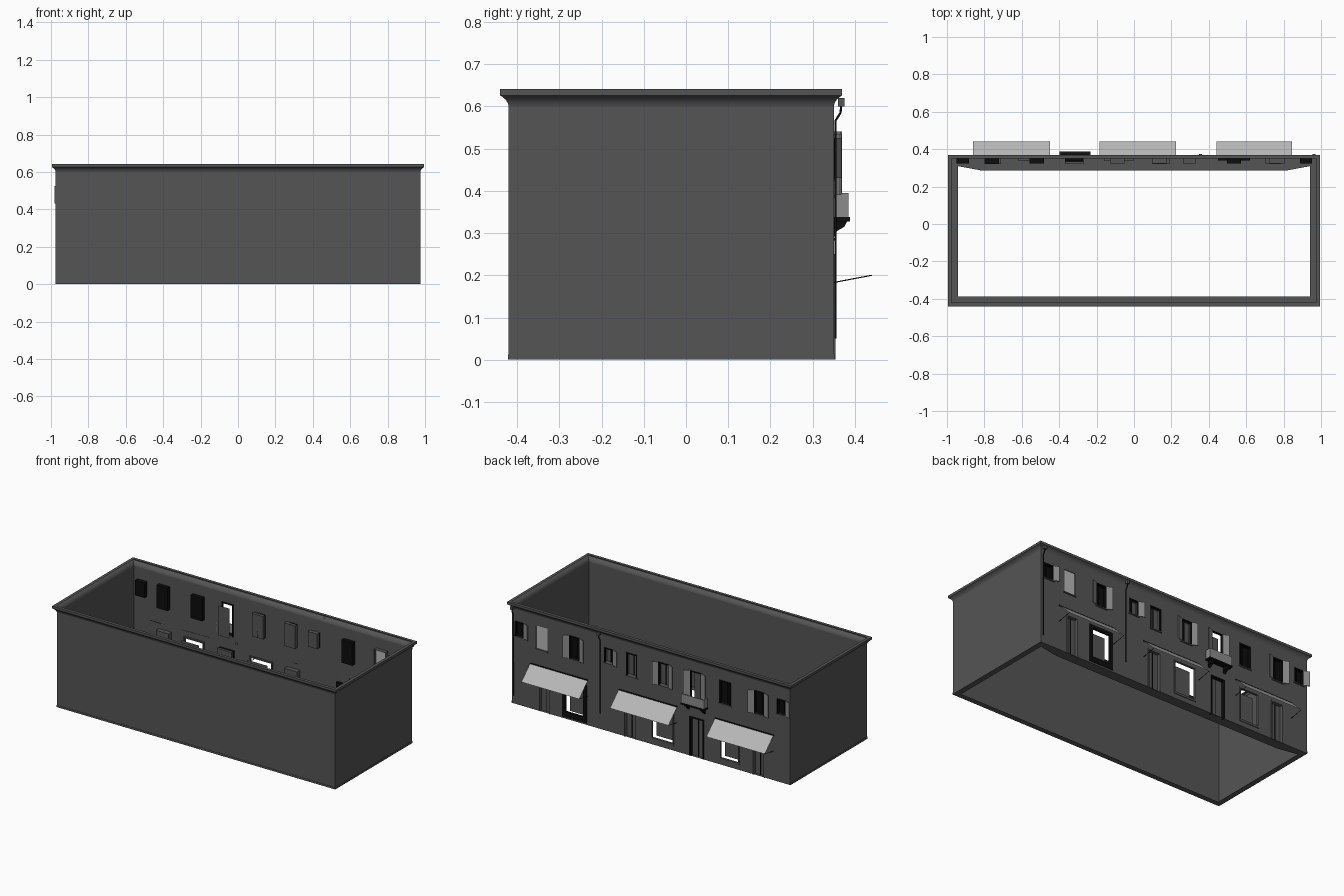
import bpy, bmesh, math
from mathutils import Vector

if "Cube" in bpy.data.objects:
    bpy.data.objects.remove(bpy.data.objects["Cube"])

def material(name, v):
    m = bpy.data.materials.new(name)
    m.diffuse_color = (v, v, v, 1)
    m.use_nodes = True
    m.node_tree.nodes["Principled BSDF"].inputs["Base Color"].default_value = m.diffuse_color
    return m

WALL = material("dark grey plaster", 0.09)
BLACK = material("black metal", 0.004)
GREY = material("grey shutter", 0.26)
LIGHT = material("light grey canvas", 0.48)
Y = 0.35   # plane of the shop facade

def mesh_object(name, verts, faces, mat):
    me = bpy.data.meshes.new(name)
    me.from_pydata(verts, [], faces)
    me.materials.append(mat)
    ob = bpy.data.objects.new(name, me)
    bpy.context.collection.objects.link(ob)
    return ob

def box(name, x0, x1, y0, y1, z0, z1, mat):
    bm = bmesh.new()
    bmesh.ops.create_cube(bm, size=1)
    for v in bm.verts:
        v.co = Vector((x0 if v.co.x < 0 else x1, y0 if v.co.y < 0 else y1,
                       z0 if v.co.z < 0 else z1))
    me = bpy.data.meshes.new(name)
    bm.to_mesh(me)
    bm.free()
    me.materials.append(mat)
    ob = bpy.data.objects.new(name, me)
    bpy.context.collection.objects.link(ob)
    return ob

def pane(name, x0, x1, z0, z1, y, mat):
    mesh_object(name, [(x1, y, z0), (x0, y, z0), (x0, y, z1), (x1, y, z1)], [(0, 1, 2, 3)], mat)

def pipe(name, pts, r):
    cu = bpy.data.curves.new(name, 'CURVE')
    cu.dimensions = '3D'
    cu.bevel_depth = r
    cu.bevel_resolution = 1
    cu.use_fill_caps = True
    sp = cu.splines.new('POLY')
    sp.points.add(len(pts) - 1)
    for p, c in zip(sp.points, pts):
        p.co = (*c, 1)
    cu.materials.append(BLACK)
    bpy.context.collection.objects.link(bpy.data.objects.new(name, cu))

def frame(name, x0, x1, z0, z1, w, mat, y0=Y - 0.01, y1=Y + 0.004):
    box(name + "_left", x0, x0 + w, y0, y1, z0, z1, mat)
    box(name + "_right", x1 - w, x1, y0, y1, z0, z1, mat)
    box(name + "_top", x0 + w, x1 - w, y0, y1, z1 - w, z1, mat)

def shutter(name, hinge, side, w, z0, z1):
    # leaf standing a little open from the wall
    ob = box(name, 0, side * w, 0, 0.004, z0 - z0, z1 - z0, GREY)
    ob.location = (hinge, Y + 0.001, z0)
    ob.rotation_euler.z = side * math.radians(22)

# openings: centre x, half width, z range, pane kind, number of shutters
windows = [(0.92, .033, .43, .525, BLACK, 1), (0.765, .04, .39, .535, LIGHT, 0),
           (0.535, .038, .39, .535, BLACK, 2), (0.295, .033, .43, .525, WALL, 1),
           (0.135, .038, .39, .535, WALL, 0), (-0.09, .038, .39, .535, WALL, 2),
           (-0.52, .04, .39, .535, BLACK, 0), (-0.76, .038, .39, .535, BLACK, 2),
           (-0.915, .033, .43, .525, BLACK, 1)]
doors = [(0.745, .042, 0, .25), (0.145, .045, 0, .25), (-0.32, .05, 0, .25), (-0.755, .045, 0, .25)]
shops = [(0.535, .085, .01, .25), (-0.08, .08, .03, .25), (-0.55, .07, .03, .25)]
balcony_door = (-0.315, .04, .34, .54)
holes = [(c - h, c + h, a, b) for c, h, a, b, *_ in windows + doors + shops + [balcony_door]]

# back wall sheet with openings left out of a grid
xs = sorted({-.975, .975, *[round(v, 4) for q in holes for v in q[:2]]})
zs = sorted({0, .6, *[v for q in holes for v in q[2:]]})
bm = bmesh.new()
for x0, x1 in zip(xs, xs[1:]):
    for z0, z1 in zip(zs, zs[1:]):
        cx, cz = (x0 + x1) / 2, (z0 + z1) / 2
        if not any(a < cx < b and c < cz < d for a, b, c, d in holes):
            bm.faces.new([bm.verts.new(p) for p in
                          ((x1, Y, z0), (x0, Y, z0), (x0, Y, z1), (x1, Y, z1))])
bmesh.ops.remove_doubles(bm, verts=bm.verts, dist=1e-4)
me = bpy.data.meshes.new("shop_wall")
bm.to_mesh(me)
bm.free()
me.materials.append(WALL)
bpy.context.collection.objects.link(bpy.data.objects.new("shop_wall", me))

def ring(name, profile, skip_back=False):
    # sweeps (outward offset, z) points around the rectangular plan
    verts, faces = [], []
    for o, z in profile:
        X, yb, yf = .975 + o, Y + o, -.42 - o
        verts += [(X, yb, z), (X, yf, z), (-X, yf, z), (-X, yb, z)]
    for i in range(len(profile) - 1):
        for k in range(3 if skip_back else 4):
            a, b = i * 4 + k, i * 4 + (k + 1) % 4
            faces.append((b, a, a + 4, b + 4))
    ob = mesh_object(name, verts, faces, WALL)
    bpy.context.view_layer.objects.active = ob
    ob.select_set(True)
    bpy.ops.object.shade_smooth_by_angle(angle=math.radians(40))
    ob.select_set(False)

# three plain walls with the base lip, then the flared cornice
ring("plain_walls", [(-.033, 0), (.002, 0), (.002, .012), (0, .012), (0, .6)], True)
ring("cornice", [(0, .6), (.002, .608), (.007, .616), (.015, .623), (.02, .626), (.02, .641), (0, .641)])
mesh_object("pavement_lip", [(-.975, Y, 0), (.975, Y, 0), (.945, .31, 0), (.81, .285, 0),
                             (-.81, .285, 0), (-.945, .31, 0)], [(5, 4, 3, 2, 1, 0)], WALL)

# upper windows: recess box, pane, sill and shutters
for i, (c, h, z0, z1, mat, n) in enumerate(windows):
    x0, x1, yb = c - h, c + h, Y - .026
    side = WALL if mat in (WALL, LIGHT) else BLACK
    co = [(x, y, z) for y in (Y, yb) for x, z in ((x0, z0), (x1, z0), (x1, z1), (x0, z1))]
    mesh_object(f"window_recess_{i}", co, [(k, (k + 1) % 4, (k + 1) % 4 + 4, k + 4) for k in range(4)], side)
    pane(f"window_pane_{i}", x0, x1, z0, z1, Y - .004 if mat == LIGHT else yb, mat)
    if mat != LIGHT:
        frame(f"window_frame_{i}", x0, x1, z0, z1, .006, BLACK)
        box(f"window_bar_{i}", c - .002, c + .002, yb, yb + .006, z0, z1, BLACK)
    box(f"window_sill_{i}", x0 - .005, x1 + .005, Y, Y + .006, z0 - .007, z0, WALL)
    if n:
        shutter(f"shutter_a_{i}", x0, -1, .037, z0, z1)
    if n == 2:
        shutter(f"shutter_b_{i}", x1, 1, .037, z0, z1)

# shop windows with a set-back panel and a frame
for i, (c, h, z0, z1) in enumerate(shops):
    w = .022 if i == 0 else .008
    pane(f"shop_panel_{i}", c - h + w, c + h - w, z0 + w, z1 - w, Y - .045, WALL)
    frame(f"shop_frame_{i}", c - h, c + h, z0, z1, w, BLACK if i == 0 else WALL)
    box(f"shop_sill_{i}", c - h, c + h, Y - .01, Y + .004, z0, z0 + w * 1.6, BLACK if i == 0 else WALL)

# street doors
for i, (c, h, z0, z1) in enumerate(doors):
    box(f"door_{i}", c - h, c + h, Y - .03, Y - .018, z0, z1, WALL)
    frame(f"door_frame_{i}", c - h, c + h, z0, z1, .008, BLACK if i == 2 else WALL, Y - .02)
    box(f"door_gap_{i}", c - .002, c + .002, Y - .018, Y - .015, z0, z1, BLACK)

# balcony with its door, shutters and brackets
c, h, z0, z1 = balcony_door
pane("balcony_door_panel", c - h, c + h, z0, z1 - .01, Y - .04, WALL)
frame("balcony_door_frame", c - h, c + h, z0, z1, .005, BLACK)
shutter("balcony_shutter_a", c - h, -1, .04, z0, z1)
shutter("balcony_shutter_b", c + h, 1, .04, z0, z1)
bx0, bx1 = -.395, -.235
box("balcony_front", bx0, bx1, .381, .385, .338, .395, GREY)
for k, x in enumerate((bx0, bx1 - .004)):
    box(f"balcony_side_{k}", x, x + .004, Y, .381, .338, .395, GREY)
box("balcony_floor", bx0 - .003, bx1 + .003, Y, .388, .328, .338, BLACK)
for k, x in enumerate((bx0 + .015, bx1 - .035)):
    prof = [(Y, .29), (.358, .305), (.375, .315), (.382, .328), (Y, .328)]
    v = [(x + d, y, z) for d in (0, .02) for y, z in prof]
    mesh_object(f"balcony_bracket_{k}", v, [(4, 3, 2, 1, 0), (5, 6, 7, 8, 9)] +
                [(j, (j + 1) % 5, (j + 1) % 5 + 5, j + 5) for j in range(5)], BLACK)

# awnings: canvas sheet, wall rail and folding arms
for i, (x0, x1) in enumerate(((.44, .845), (-.185, .225), (-.86, -.45))):
    mesh_object(f"awning_{i}", [(x0, .355, .283), (x1, .355, .283), (x1, .44, .2), (x0, .44, .2)],
                [(0, 3, 2, 1)], LIGHT)
    box(f"awning_rail_{i}", x0, x1, Y, Y + .004, .283, .288, BLACK)
    for k, x in enumerate((x0 + .003, x1 - .003)):
        pipe(f"awning_arm_{i}_{k}", [(x, Y, .183), (x, .44, .2)], .0015)

# drainpipes with funnel heads
for i, (x, zb) in enumerate(((.355, .1), (.962, .05))):
    pipe(f"drainpipe_{i}", [(x, .368, .605), (x, .366, .585), (x, .354, .566), (x, .354, zb)], .003)
    box(f"drain_funnel_{i}", x - .008, x + .008, .36, .375, .6, .62, WALL)
